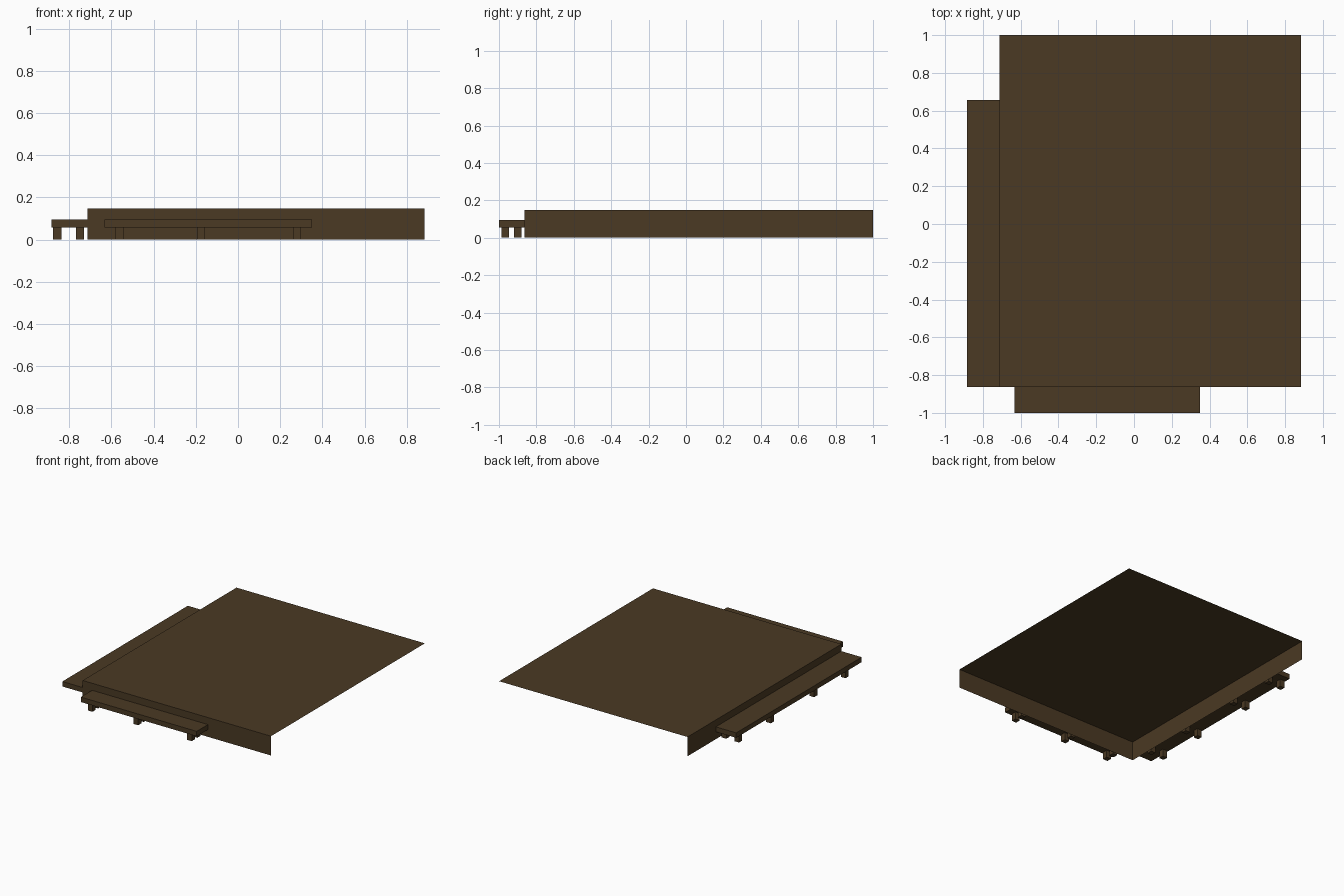
import bpy, bmesh

if "Cube" in bpy.data.objects:
    bpy.data.objects.remove(bpy.data.objects["Cube"])

wood = bpy.data.materials.new("dark_brown_wood")
wood.diffuse_color = (0.0695, 0.0415, 0.017, 1)
wood.use_nodes = True
wood.node_tree.nodes["Principled BSDF"].inputs["Base Color"].default_value = wood.diffuse_color


def make_object(name, bm):
    mesh = bpy.data.meshes.new(name)
    bm.to_mesh(mesh)
    bm.free()
    mesh.materials.append(wood)
    obj = bpy.data.objects.new(name, mesh)
    bpy.context.collection.objects.link(obj)
    return obj


def box_mesh(x0, x1, y0, y1, z0, z1):
    bm = bmesh.new()
    bmesh.ops.create_cube(bm, size=1)
    for v in bm.verts:
        v.co.x = x1 if v.co.x > 0 else x0
        v.co.y = y1 if v.co.y > 0 else y0
        v.co.z = z1 if v.co.z > 0 else z0
    return bm


def bench(name, x0, x1, y0, y1, leg_xs, leg_ys):
    make_object(name + "_seat", box_mesh(x0, x1, y0, y1, 0.056, 0.094))
    h = 0.0195
    for i, x in enumerate(leg_xs):
        for j, y in enumerate(leg_ys):
            make_object(f"{name}_leg_{i}_{j}",
                        box_mesh(x - h, x + h, y - h, y + h, 0, 0.056))


# Raised deck: only the top, front and left panels; back, right and underside are open
deck = box_mesh(-0.713, 0.885, -0.864, 1.0, 0, 0.148)
deck.normal_update()
open_sides = [f for f in deck.faces
              if f.normal.x > 0.5 or f.normal.y > 0.5 or f.normal.z < -0.5]
bmesh.ops.delete(deck, geom=open_sides, context='FACES')
make_object("deck", deck)

# Long bench along the left side
bench("left_bench", -0.885, -0.713, -0.864, 0.656,
      (-0.857, -0.749), (-0.70, -0.32, 0.205, 0.59))

# Short bench along the front
bench("front_bench", -0.633, 0.35, -1.0, -0.864,
      (-0.563, -0.176, 0.279), (-0.967, -0.9))
